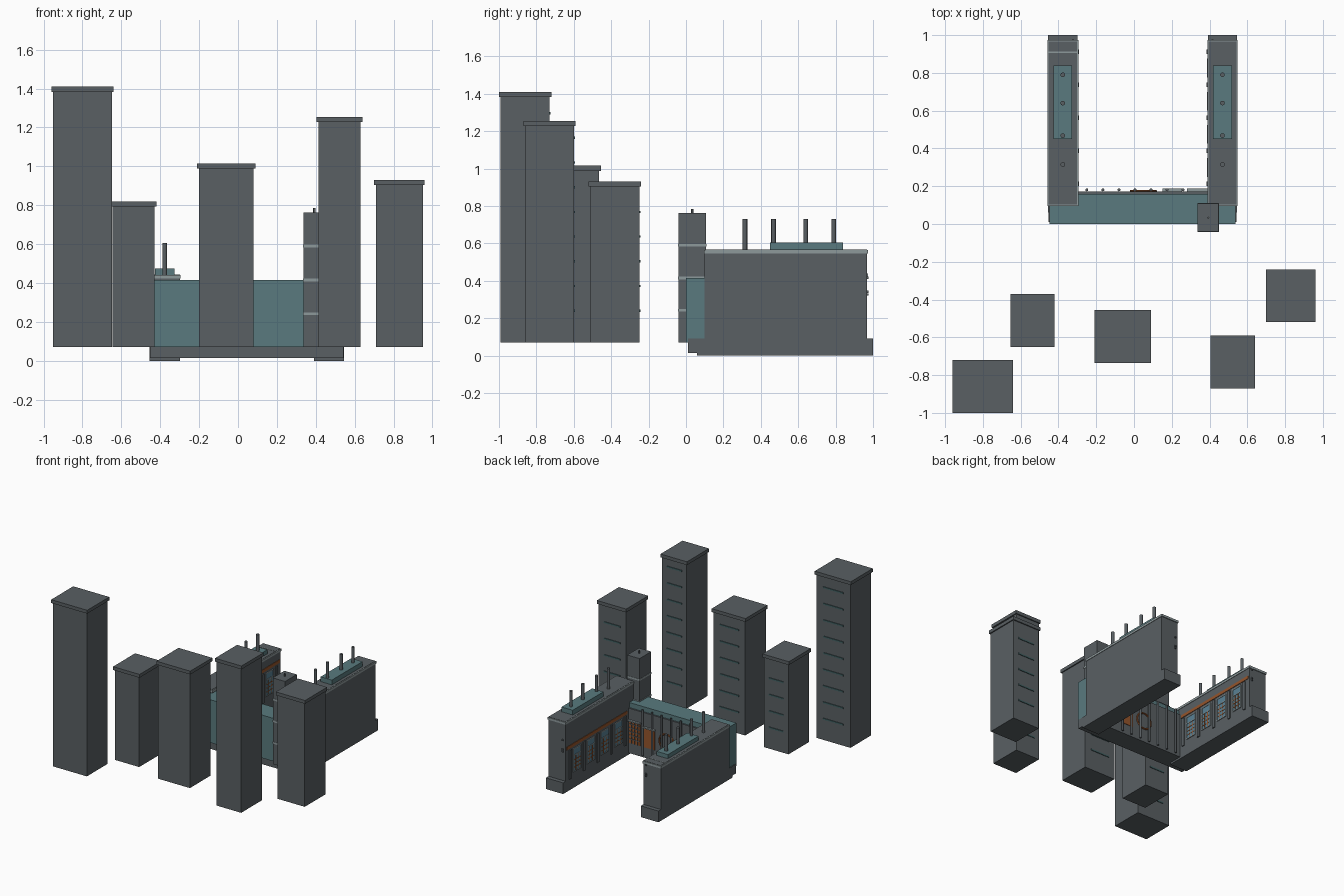
import bpy, bmesh
from mathutils import Matrix, Vector

if "Cube" in bpy.data.objects:
    bpy.data.objects.remove(bpy.data.objects["Cube"])


def colour(name, r, g, b):
    m = bpy.data.materials.new(name)
    m.diffuse_color = (r, g, b, 1)
    m.use_nodes = True
    m.node_tree.nodes["Principled BSDF"].inputs["Base Color"].default_value = m.diffuse_color
    return m


STONE = colour("dark_slate", 0.100, 0.115, 0.125)
TEAL = colour("teal", 0.100, 0.195, 0.210)
DEEP = colour("deep_teal", 0.055, 0.120, 0.125)
TRIM = colour("pale_trim", 0.27, 0.32, 0.33)
RUST = colour("rust", 0.30, 0.090, 0.025)
GLASS = colour("window_blue", 0.10, 0.22, 0.30)


def finish(name, bm, mat):
    me = bpy.data.meshes.new(name)
    bm.to_mesh(me)
    bm.free()
    ob = bpy.data.objects.new(name, me)
    me.materials.append(mat)
    bpy.context.collection.objects.link(ob)
    return ob


def boxes(name, mat, spans):
    """One object from boxes given as (x0, x1, y0, y1, z0, z1)."""
    bm = bmesh.new()
    for x0, x1, y0, y1, z0, z1 in spans:
        mid = Vector(((x0 + x1) / 2, (y0 + y1) / 2, (z0 + z1) / 2))
        size = Matrix.Diagonal((abs(x1 - x0), abs(y1 - y0), abs(z1 - z0), 1))
        bmesh.ops.create_cube(bm, size=1, matrix=Matrix.Translation(mid) @ size)
    return finish(name, bm, mat)


def cylinders(name, mat, posts, radius, sides=10):
    """Upright cylinders given as (x, y, z0, z1)."""
    bm = bmesh.new()
    for x, y, z0, z1 in posts:
        bmesh.ops.create_cone(bm, cap_ends=True, segments=sides, radius1=radius, radius2=radius,
                              depth=z1 - z0, matrix=Matrix.Translation((x, y, (z0 + z1) / 2)))
    ob = finish(name, bm, mat)
    for p in ob.data.polygons:
        p.use_smooth = abs(p.normal.z) < 0.5
    return ob


# Tower blocks with overhanging caps and window strips on the back
towers = [(-0.96, -0.64, -1.0, -0.72, 1.41), (-0.655, -0.42, -0.65, -0.37, 0.82),
          (-0.21, 0.09, -0.735, -0.455, 1.015), (0.405, 0.64, -0.87, -0.59, 1.255),
          (0.70, 0.96, -0.52, -0.24, 0.93)]
for i, (x0, x1, y0, y1, top) in enumerate(towers):
    e = 0.009
    boxes(f"tower_body_{i}", STONE, [(x0 + e, x1 - e, y0 + e, y1 - e, 0.07, top - 0.02)])
    boxes(f"tower_cap_{i}", STONE, [(x0, x1, y0, y1, top - 0.027, top)])
    strips = []
    z, w = 0.24, x1 - x0
    while z < top - 0.08:
        strips.append((x0 + 0.22 * w, x1 - 0.22 * w, y1 - e - 0.004, y1 - e + 0.005, z - 0.006, z + 0.006))
        z += 0.132
    boxes(f"tower_windows_{i}", DEEP, strips)

# Front hall between the wings
boxes("hall_plinth", STONE, [(-0.453, 0.543, 0.01, 0.17, 0.015, 0.09)])
boxes("hall_block", TEAL, [(-0.448, 0.538, 0.0, 0.16, 0.07, 0.415)])
boxes("hall_rear_wall", STONE, [(-0.31, 0.40, 0.155, 0.172, 0.015, 0.375)])
cylinders("hall_pipes", STONE, [(-0.25 + 0.085 * k, 0.181, 0.03, 0.40) for k in range(7)], 0.008)

# Brick panel with a pale grid on the hall's rear wall
boxes("brick_panel", RUST, [(0.285, 0.385, 0.17, 0.176, 0.10, 0.27), (0.155, 0.25, 0.17, 0.176, 0.10, 0.25)])
boxes("brick_courses", STONE, [(0.285, 0.385, 0.17, 0.179, 0.13 + 0.03 * k, 0.137 + 0.03 * k) for k in range(5)]
      + [(0.305 + 0.026 * k, 0.310 + 0.026 * k, 0.17, 0.179, 0.10, 0.27) for k in range(3)])
boxes("wall_ledges", TRIM, [(0.28, 0.39, 0.17, 0.188, 0.275, 0.285), (0.15, 0.255, 0.17, 0.188, 0.255, 0.265)])

# Round rust ring on the rear wall
bpy.ops.mesh.primitive_torus_add(location=(0.05, 0.175, 0.19), rotation=(1.5708, 0, 0), major_radius=0.065,
                                 minor_radius=0.007, major_segments=24, minor_segments=6)
ring = bpy.context.object
ring.name = "wall_ring"
ring.data.materials.append(RUST)


# Two wings; s points from the wing towards the courtyard
def wing(side, outer, inner, top, roof_h, chimney_top):
    s = 1 if inner > outer else -1
    a, b = min(outer, inner), max(outer, inner)
    mid = (a + b) / 2
    boxes(f"{side}_wing_body", STONE, [(a, b, 0.10, 0.967, 0.015, top - 0.018)])
    boxes(f"{side}_wing_plinth", STONE, [(a, b, 0.06, 1.0, 0.0, 0.09)])
    boxes(f"{side}_roof_trim", TRIM, [(a - 0.004, b + 0.004, 0.096, 0.974, top - 0.018, top)])
    boxes(f"{side}_roof_deck", STONE, [(a + 0.003, b - 0.003, 0.103, 0.967, top - 0.005, top + 0.002)])
    boxes(f"{side}_roof_house", TEAL, [(mid - 0.05, mid + 0.05, 0.45, 0.84, top - 0.01, top + roof_h)])
    cylinders(f"{side}_chimneys", STONE,
              [(mid, y, top - 0.01, chimney_top) for y in (0.315, 0.468, 0.64, 0.79)], 0.0125)

    # Courtyard face: layers stand out by the given depth
    def plate(d, y0, y1, z0, z1):
        return (inner - s * 0.004, inner + s * d, y0, y1, z0, z1)

    boxes(f"{side}_rust_band", RUST, [plate(0.004, 0.19, 0.955, 0.335, 0.36)])
    bays = [0.30 + 0.175 * k for k in range(4)]
    boxes(f"{side}_transoms", GLASS, [plate(0.003, y - 0.045, y + 0.045, 0.265, 0.31) for y in bays])
    boxes(f"{side}_window_panes", GLASS, [plate(0.003, y - 0.045, y + 0.045, 0.135, 0.255) for y in bays])
    frames, bars = [], []
    for y in bays:
        frames += [plate(0.006, y - 0.05, y + 0.05, z, z + 0.007) for z in (0.128, 0.256, 0.31)]
        frames += [plate(0.006, y + d - 0.003, y + d + 0.003, 0.13, 0.315) for d in (-0.047, 0.047)]
        bars += [plate(0.005, y - 0.045, y + 0.045, z, z + 0.006) for z in (0.16, 0.19, 0.22)]
        bars += [plate(0.005, y + d - 0.003, y + d + 0.003, 0.135, 0.255) for d in (-0.018, 0.018)]
    boxes(f"{side}_window_frames", TRIM, frames)
    boxes(f"{side}_window_bars", RUST, bars)
    piers = [0.2125 + 0.175 * k for k in range(5)]
    boxes(f"{side}_pilasters", STONE, [plate(0.008, y - 0.012, y + 0.012, 0.09, 0.325) for y in piers])
    # Small lamps at the rear corner
    boxes(f"{side}_lamps", STONE, [(inner - s * 0.03, inner - s * 0.018, 0.96, 0.976, z, z + 0.012)
                                   for z in (0.32, 0.335, 0.41)])


wing("left", -0.455, -0.299, 0.44, 0.035, 0.605)
wing("right", 0.545, 0.392, 0.565, 0.04, 0.73)
boxes("left_roof_strip", TRIM, [(-0.455, -0.299, 0.905, 0.912, 0.436, 0.444)])

# Stair turret at the front right corner
boxes("turret_body", STONE, [(0.337, 0.447, -0.04, 0.108, 0.07, 0.762)])
boxes("turret_bands", TRIM, [(0.335, 0.449, -0.042, 0.11, z - 0.007, z + 0.007) for z in (0.242, 0.415, 0.59)])
cylinders("turret_finial", STONE, [(0.393, 0.033, 0.755, 0.785)], 0.006, 8)
